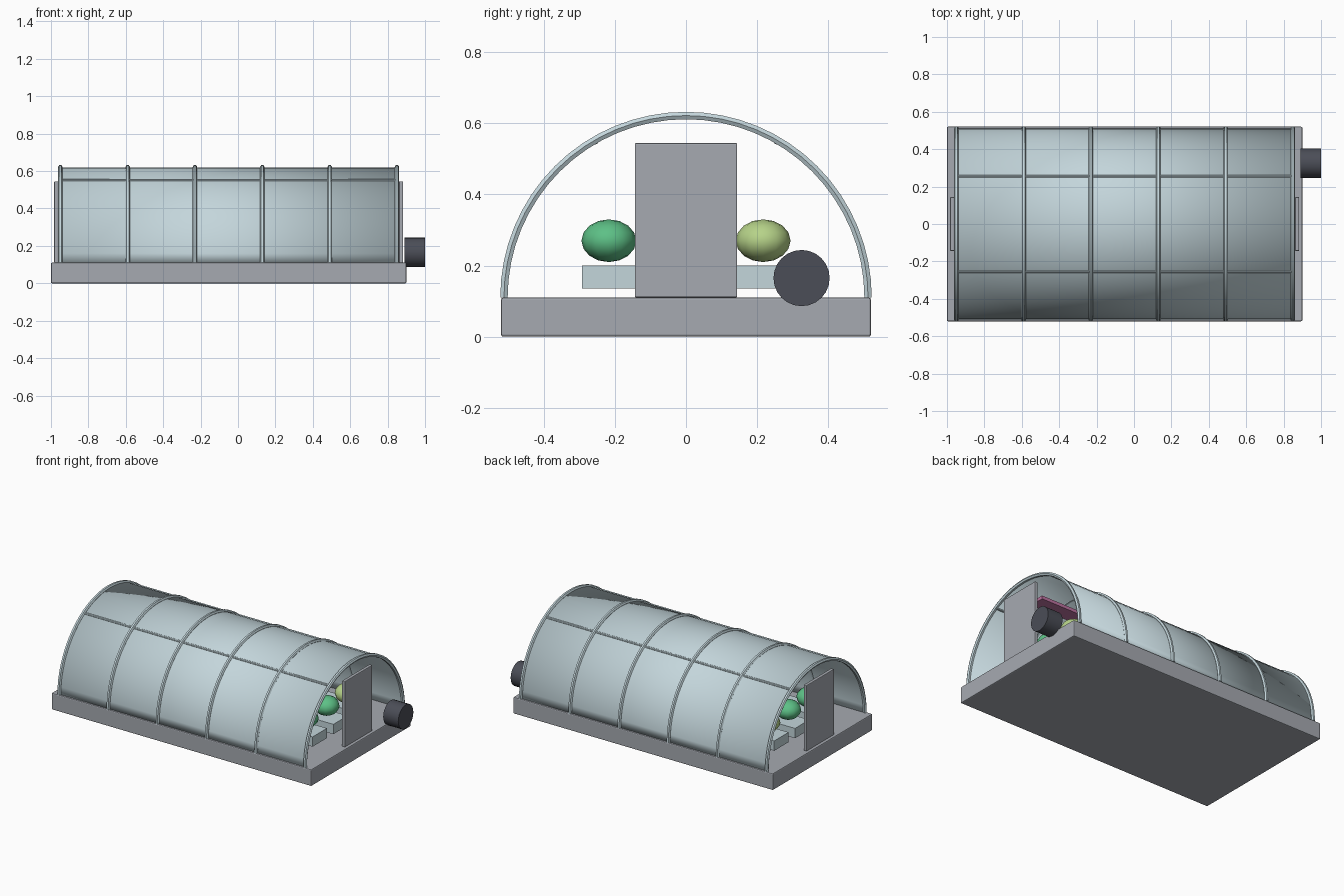
import bpy, math
from math import sin, cos, pi

cube = bpy.data.objects.get("Cube")
if cube:
    bpy.data.objects.remove(cube, do_unlink=True)


def material(name, r, g, b):
    m = bpy.data.materials.new(name)
    m.use_nodes = True
    m.diffuse_color = (r, g, b, 1)
    m.node_tree.nodes["Principled BSDF"].inputs["Base Color"].default_value = (r, g, b, 1)
    return m


PALE = material("pale blue panel", .55, .67, .71)
GREY = material("light grey", .38, .40, .44)
DARK = material("charcoal", .07, .075, .095)
GREEN = material("leaf green", .11, .53, .24)
LIME = material("lime green", .47, .65, .25)
PINK = material("grow light pink", .50, .17, .35)

MID = -0.05            # lengthwise centre of the tunnel
FLOOR = 0.11           # top of the foundation
RADIUS = 0.507         # radius of the cover
HALF = 0.9             # half length of the cover


def finish(obj, name, mat, smooth=None):
    obj.name = name
    obj.data.materials.append(mat)
    if smooth:
        bpy.ops.object.select_all(action='DESELECT')
        obj.select_set(True)
        bpy.context.view_layer.objects.active = obj
        bpy.ops.object.shade_smooth_by_angle(angle=math.radians(smooth))
    return obj


def box(name, mat, centre, size, bevel=0):
    bpy.ops.mesh.primitive_cube_add(size=1, location=centre)
    obj = bpy.context.object
    obj.scale = size
    bpy.ops.object.transform_apply(location=False, rotation=False, scale=True)
    if bevel:
        mod = obj.modifiers.new("soft edges", 'BEVEL')
        mod.width, mod.segments = bevel, 2
    return finish(obj, name, mat)


def rod(name, mat, centre, radius, length, sides):
    bpy.ops.mesh.primitive_cylinder_add(vertices=sides, radius=radius, depth=length,
                                        location=centre, rotation=(0, pi / 2, 0))
    return finish(bpy.context.object, name, mat, 40)


def arc(radius, steps=32):
    return [(radius * cos(pi * i / steps), FLOOR + radius * sin(pi * i / steps))
            for i in range(steps + 1)]


# Foundation slab
box("foundation", GREY, (MID, 0, FLOOR / 2), (1.9, 1.04, FLOOR), .006)

# Half-round cover, a thin sheet
verts = [(MID + s * HALF, y, z) for s in (-1, 1) for y, z in arc(RADIUS)]
n = len(verts) // 2
mesh = bpy.data.meshes.new("cover")
mesh.from_pydata(verts, [], [(i, i + 1, n + i + 1, n + i) for i in range(n - 1)])
cover = bpy.data.objects.new("cover", mesh)
bpy.context.collection.objects.link(cover)
thick = cover.modifiers.new("sheet", 'SOLIDIFY')
thick.thickness, thick.offset = .005, 0
finish(cover, "cover", PALE, 30)

# Round hoops, each swept along the arch
for k in range(6):
    ring = arc(.512)
    curve = bpy.data.curves.new("hoop", 'CURVE')
    curve.dimensions = '3D'
    curve.bevel_depth, curve.bevel_resolution = .012, 1
    curve.use_fill_caps = True
    line = curve.splines.new('POLY')
    line.points.add(len(ring) - 1)
    for p, (y, z) in zip(line.points, ring):
        p.co = (MID - HALF + k * HALF * 2 / 5, y, z, 1)
    hoop = bpy.data.objects.new("hoop", curve)
    bpy.context.collection.objects.link(hoop)
    bpy.ops.object.select_all(action='DESELECT')
    hoop.select_set(True)
    bpy.context.view_layer.objects.active = hoop
    bpy.ops.object.convert(target='MESH')
    finish(bpy.context.object, f"hoop_{k + 1}", PALE, 50)

# Lengthwise rails
for side, name in ((-1, "front_rail"), (1, "back_rail")):
    rod(name, PALE, (MID, side * RADIUS * cos(pi / 3), FLOOR + RADIUS * sin(pi / 3)),
        .008, HALF * 2, 8)

# End doors
for side, name in ((-1, "right_door"), (1, "left_door")):
    box(name, GREY, (MID + side * .922, 0, .3275), (.022, .288, .435), .004)

# Growing trays with rows of plants
for row in range(3):
    y = (row - 1) * .217
    box(f"tray_{row + 1}", PALE, (MID, y, .1675), (1.6, .15, .065))
    for i in range(7):
        bpy.ops.mesh.primitive_uv_sphere_add(segments=12, ring_count=8, radius=1,
                                             location=(MID + (i - 3) * .233, y, .27))
        plant = bpy.context.object
        plant.scale = (.077, .077, .06)
        finish(plant, f"plant_{row + 1}_{i + 1}",
               LIME if (row + i) % 3 == 2 else GREEN, 60)

# Overhead grow light
box("grow_light", PINK, (MID, 0, .527), (1.6, .1, .022))

# Ventilation fan housing
rod("fan_housing", DARK, (.945, .325, .165), .079, .11, 24)
